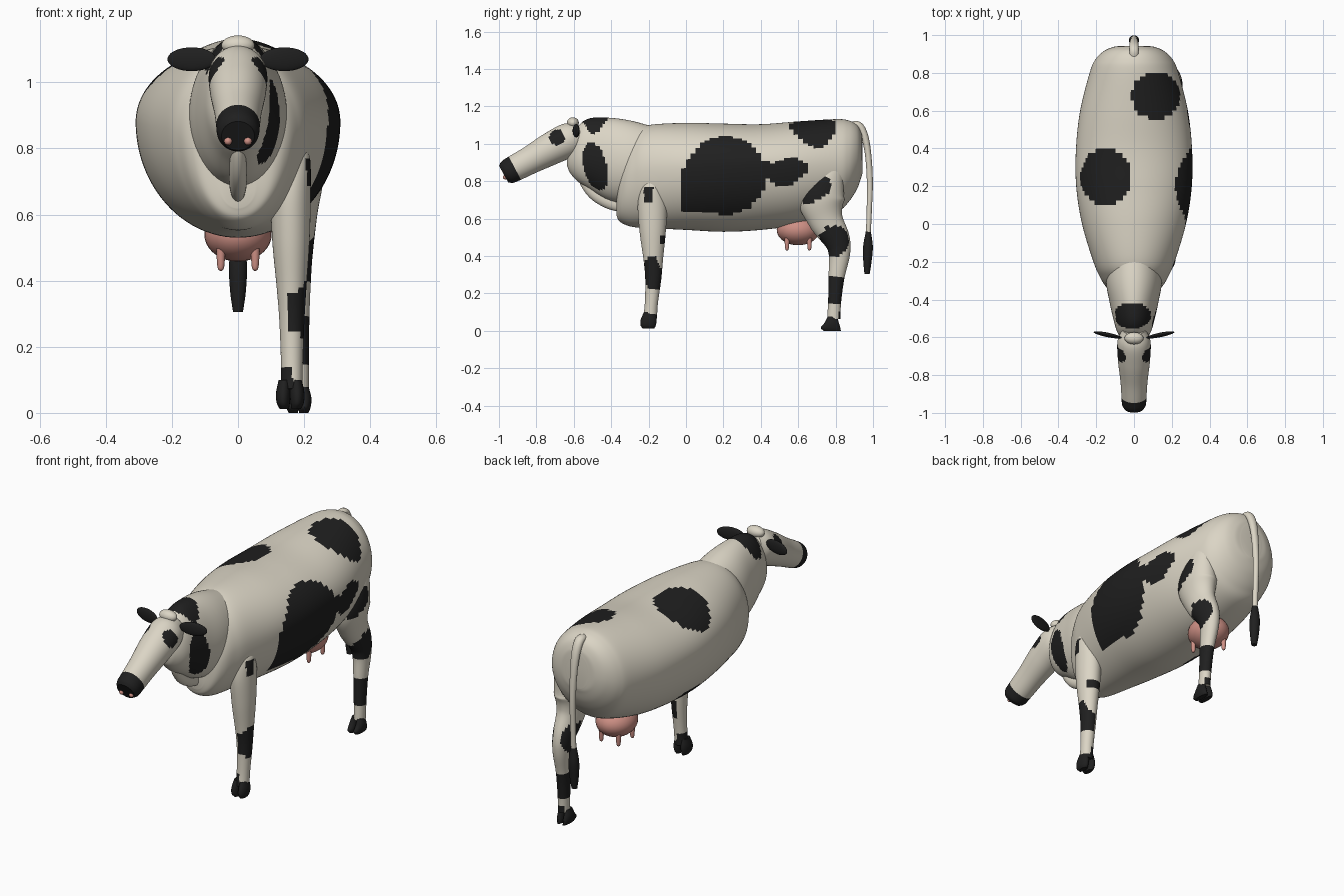
import bpy, bmesh, math
from mathutils import Vector


def material(name, rgb):
    m = bpy.data.materials.new(name)
    m.diffuse_color = (*rgb, 1)
    return m


cream = material("cream_hide", (0.71, 0.665, 0.56))
black = material("black_hide", (0.014, 0.014, 0.014))
pink = material("pink_skin", (0.62, 0.28, 0.235))


def oval(u, v, cu, cv, ru, rv, rot=0.0):
    """True when (u, v) lies in a rotated ellipse."""
    c, s = math.cos(rot), math.sin(rot)
    du, dv = u - cu, v - cv
    return ((du * c + dv * s) / ru) ** 2 + ((dv * c - du * s) / rv) ** 2 < 1


def finish(bm, name, mats, rule=None):
    bmesh.ops.recalc_face_normals(bm, faces=bm.faces)
    me = bpy.data.meshes.new(name)
    bm.to_mesh(me)
    bm.free()
    ob = bpy.data.objects.new(name, me)
    bpy.context.collection.objects.link(ob)
    for m in mats:
        me.materials.append(m)
    for p in me.polygons:
        p.use_smooth = True
        if rule:
            p.material_index = int(bool(rule(*p.center)))
    me.set_sharp_from_angle(angle=math.radians(40))
    return ob


def tube(name, secs, mats, rule=None, segs=32, steps=6, up=None):
    """Smooth loft; each section is x, y, z, half width, upper and lower height."""
    secs = [Vector(s) for s in secs]
    rows = []
    for i in range(len(secs) - 1):
        p1, p2 = secs[i], secs[i + 1]
        p0 = secs[i - 1] if i else p1 * 2 - p2
        p3 = secs[i + 2] if i + 2 < len(secs) else p2 * 2 - p1
        for k in range(steps):
            t = k / steps
            rows.append(0.5 * (2 * p1 + (p2 - p0) * t + (2 * p0 - 5 * p1 + 4 * p2 - p3) * t * t
                               + (3 * p1 - p0 - 3 * p2 + p3) * t ** 3))
    rows.append(secs[-1])
    bm = bmesh.new()
    rings = []
    for i, r in enumerate(rows):
        a, b = rows[max(i - 1, 0)], rows[min(i + 1, len(rows) - 1)]
        u = Vector(up) if up else Vector((0, a[2] - b[2], b[1] - a[1])).normalized()
        ring = []
        for k in range(segs):
            ang = 2 * math.pi * k / segs
            h = math.sin(ang) * (r[4] if math.sin(ang) > 0 else r[5])
            ring.append(bm.verts.new(Vector(r[:3]) + Vector((r[3] * math.cos(ang), 0, 0)) + u * h))
        rings.append(ring)
    for a, b in zip(rings, rings[1:]):
        for k in range(segs):
            bm.faces.new((a[k], a[(k + 1) % segs], b[(k + 1) % segs], b[k]))
    bm.faces.new(rings[0])
    bm.faces.new(rings[-1])
    return finish(bm, name, mats, rule)


def barrel(name, table, rule, segs=96, steps=8):
    """Upright sections given as y, half width, bottom, widest height, top."""
    secs = [(0, y, m, w, t - m, m - b) for y, w, b, m, t in table]
    return tube(name, secs, [cream, black], rule, segs, steps, up=(0, 0, 1))


def ball(name, loc, size, mat, turn=0.0):
    bm = bmesh.new()
    bmesh.ops.create_uvsphere(bm, u_segments=32, v_segments=18, radius=1)
    ob = finish(bm, name, [mat])
    ob.location, ob.scale, ob.rotation_euler = loc, size, (0, 0, turn)
    return ob


# Body with side, back and belly patches
def body_spots(x, y, z):
    if x > 0.05 and (oval(y, z, 0.21, 0.83, 0.215, 0.21) or (-0.02 < y < 0.28 and 0.63 < z < 0.86)
                     or oval(y, z, 0.43, 0.86, 0.07, 0.045) or oval(y, z, 0.54, 0.85, 0.11, 0.07, 0.3)):
        return True
    if z > 0.9 and (oval(x, y, 0.115, 0.68, 0.13, 0.125) or oval(x, y, -0.15, 0.25, 0.135, 0.15)):
        return True
    return z < 0.65 and oval(x, y, -0.19, 0.28, 0.05, 0.1)


barrel("body", [
    (-0.372, 0.05, 0.62, 0.68, 0.75), (-0.36, 0.11, 0.59, 0.74, 0.88), (-0.33, 0.15, 0.57, 0.80, 0.99),
    (-0.28, 0.18, 0.555, 0.84, 1.06), (-0.2, 0.215, 0.55, 0.86, 1.10), (0, 0.275, 0.54, 0.87, 1.112),
    (0.2, 0.306, 0.53, 0.88, 1.108), (0.4, 0.307, 0.54, 0.88, 1.105), (0.6, 0.285, 0.568, 0.88, 1.12),
    (0.8, 0.235, 0.63, 0.89, 1.132), (0.87, 0.205, 0.69, 0.90, 1.125), (0.915, 0.16, 0.76, 0.92, 1.10),
    (0.937, 0.11, 0.82, 0.93, 1.06), (0.943, 0.065, 0.84, 0.935, 1.03)], body_spots)

# Neck with a side patch and a top patch
barrel("neck", [
    (-0.635, 0.02, 0.88, 0.91, 0.94), (-0.62, 0.05, 0.845, 0.92, 1.0), (-0.58, 0.085, 0.80, 0.93, 1.09),
    (-0.52, 0.105, 0.76, 0.93, 1.135), (-0.42, 0.128, 0.70, 0.91, 1.14),
    (-0.3, 0.148, 0.68, 0.90, 1.125), (-0.15, 0.14, 0.70, 0.90, 1.085)],
    lambda x, y, z: (x > 0.02 and oval(y, z, -0.485, 0.88, 0.062, 0.13, 0.25))
    or (z > 1.03 and oval(x, y, -0.01, -0.485, 0.1, 0.07)), 80)

tube("dewlap", [(0, -0.56, 0.86, 0.012, 0.02, 0.02), (0, -0.54, 0.80, 0.022, 0.03, 0.03),
                (0, -0.49, 0.735, 0.026, 0.034, 0.034), (0, -0.42, 0.69, 0.026, 0.034, 0.034),
                (0, -0.35, 0.665, 0.02, 0.03, 0.03)], [cream])

# Head with dark muzzle and eye patches
tube("head", [(0, -0.56, 1.055, 0.06, 0.06, 0.06), (0, -0.62, 1.025, 0.087, 0.09, 0.09),
              (0, -0.72, 0.975, 0.085, 0.087, 0.087), (0, -0.83, 0.915, 0.072, 0.075, 0.075),
              (0, -0.915, 0.87, 0.066, 0.07, 0.07), (0, -0.955, 0.849, 0.063, 0.065, 0.065),
              (0, -0.975, 0.838, 0.05, 0.05, 0.05)], [cream, black],
     lambda x, y, z: -0.86 * y - 0.5 * z > 0.352 or (abs(x) > 0.04 and oval(y, z, -0.69, 1.035, 0.042, 0.042)),
     64, 9)
ball("poll", (0, -0.605, 1.112), (0.05, 0.032, 0.03), cream)
for s, side in ((1, "right"), (-1, "left")):
    ball("ear_" + side, (s * 0.14, -0.587, 1.07), (0.075, 0.012, 0.036), black, s * 0.2)
    ball("nostril_" + side, (s * 0.03, -0.967, 0.822), (0.012, 0.012, 0.012), pink)

# Tail and tuft
tube("tail", [(0, 0.87, 1.10, 0.022, 0.015, 0.015), (0, 0.92, 1.10, 0.025, 0.02, 0.02),
              (0, 0.952, 1.05, 0.024, 0.02, 0.02), (0, 0.973, 0.95, 0.02, 0.017, 0.017),
              (0, 0.983, 0.80, 0.016, 0.016, 0.016), (0, 0.98, 0.65, 0.015, 0.014, 0.014),
              (0, 0.975, 0.52, 0.014, 0.013, 0.013)], [cream], segs=20)
tube("tail_tuft", [(0, 0.975, 0.53, 0.017, 0.014, 0.014), (0, 0.973, 0.45, 0.027, 0.026, 0.026),
                   (0, 0.97, 0.37, 0.024, 0.022, 0.022), (0, 0.968, 0.305, 0.015, 0.014, 0.014)], [black], segs=20)

# Udder and teats
ball("udder", (0, 0.6, 0.54), (0.102, 0.115, 0.082), pink)
for x in (-0.052, 0.052):
    for y in (0.54, 0.66):
        tube("teat", [(x, y, 0.51, 0.014, 0.014, 0.014), (x, y, 0.46, 0.012, 0.012, 0.012),
                      (x, y, 0.437, 0.009, 0.009, 0.009), (x, y, 0.43, 0.003, 0.003, 0.003)],
             [pink], segs=14, steps=4, up=(0, 1, 0))


# Legs, standing on one side only
def front_spots(x, y, z):
    return (z < 0.09 or (z < 0.14 and x < 0.165) or (-0.225 < y < -0.175 and 0.69 < z < 0.77 and x > 0.17)
            or (y > -0.14 and 0.46 < z < 0.51)
            or (x > 0.15 and (oval(y, z, -0.185, 0.33, 0.045, 0.07) or oval(y, z, -0.165, 0.28, 0.06, 0.06))))


def hind_spots(x, y, z):
    return ((x > 0.14 and oval(y, z, 0.68, 0.76, 0.1, 0.065, 0.4)) or oval(y, z, 0.79, 0.48, 0.08, 0.085, -0.4)
            or 0.15 < z < 0.29 or (z < 0.1 and y > 0.815))


tube("front_leg", [(x, y, z, w, d, d) for x, y, z, w, d in (
    (0.17, -0.18, 0.81, 0.03, 0.03), (0.168, -0.18, 0.77, 0.05, 0.06), (0.16, -0.18, 0.67, 0.06, 0.078),
    (0.16, -0.178, 0.53, 0.057, 0.07), (0.162, -0.175, 0.38, 0.045, 0.052), (0.163, -0.175, 0.28, 0.038, 0.043),
    (0.163, -0.185, 0.15, 0.033, 0.035), (0.162, -0.192, 0.07, 0.033, 0.037))],
    [cream, black], front_spots, 40, 7)
tube("hind_leg", [(x, y, z, w, d, d) for x, y, z, w, d in (
    (0.18, 0.80, 0.90, 0.03, 0.03), (0.18, 0.775, 0.85, 0.06, 0.075), (0.178, 0.725, 0.72, 0.08, 0.125),
    (0.175, 0.745, 0.6, 0.065, 0.095), (0.175, 0.805, 0.49, 0.052, 0.072), (0.178, 0.82, 0.41, 0.043, 0.057),
    (0.182, 0.805, 0.29, 0.034, 0.043), (0.185, 0.795, 0.16, 0.03, 0.035), (0.187, 0.79, 0.065, 0.028, 0.035))],
    [cream, black], hind_spots, 40, 7)

# Cloven hooves
for s in (-1, 1):
    x = 0.158 + s * 0.018
    tube("front_hoof", [(x, -0.195, 0.1, 0.017, 0.03, 0.03), (x + s * 0.003, -0.2, 0.06, 0.022, 0.042, 0.042),
                        (x + s * 0.003, -0.203, 0.03, 0.02, 0.042, 0.04), (x, -0.2, 0.012, 0.014, 0.03, 0.03)],
         [black], segs=20, up=(0, 1, 0))
    x = 0.183 + s * 0.016
    tube("hind_hoof", [(x, 0.78, 0.078, 0.015, 0.027, 0.022), (x + s * 0.003, 0.777, 0.045, 0.02, 0.04, 0.035),
                       (x + s * 0.002, 0.775, 0.018, 0.019, 0.05, 0.054), (x, 0.775, 0.0, 0.014, 0.053, 0.04)],
         [black], segs=20, up=(0, 1, 0))
